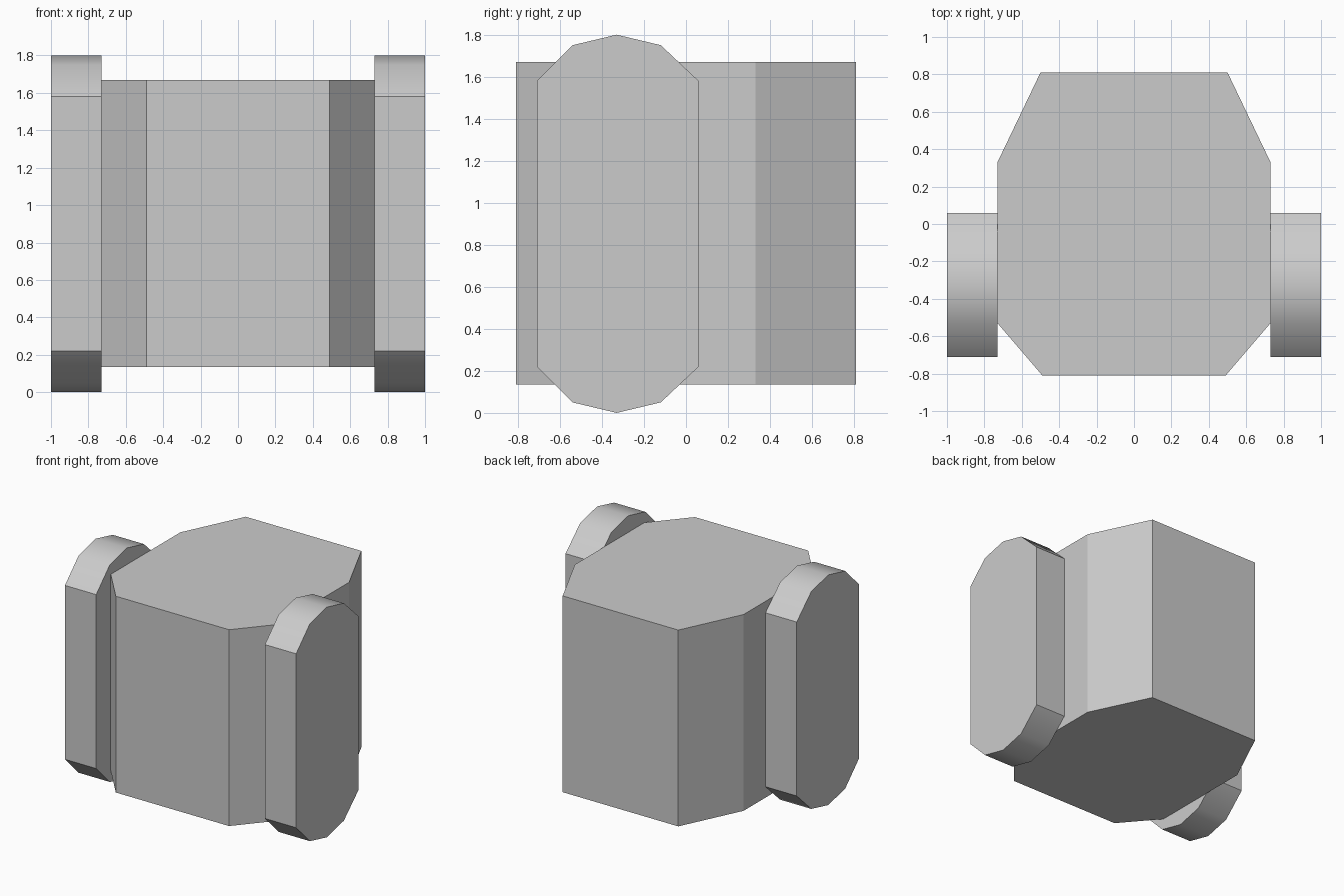
import bpy
import bmesh
from mathutils import Vector

if "Cube" in bpy.data.objects:
    bpy.data.objects.remove(bpy.data.objects["Cube"])


def prism(name, outline, to_3d, start, end):
    """Extrude a closed 2D outline between two depths."""
    bm = bmesh.new()
    base = bm.faces.new([bm.verts.new(to_3d(a, b, start)) for a, b in outline])
    new = bmesh.ops.extrude_face_region(bm, geom=[base], use_keep_orig=True)
    moved = [g for g in new["geom"] if isinstance(g, bmesh.types.BMVert)]
    shift = Vector(to_3d(0, 0, end)) - Vector(to_3d(0, 0, start))
    bmesh.ops.translate(bm, verts=moved, vec=shift)
    bmesh.ops.recalc_face_normals(bm, faces=bm.faces)
    mesh = bpy.data.meshes.new(name)
    bm.to_mesh(mesh)
    bm.free()
    obj = bpy.data.objects.new(name, mesh)
    bpy.context.collection.objects.link(obj)
    return obj


# Eight-sided body block
half = [(0.49, -0.81), (0.73, -0.53), (0.73, 0.33), (0.5, 0.81)]
body_outline = half + [(-x, y) for x, y in reversed(half)]
prism("body", body_outline, lambda a, b, d: (a, b, d), 0.135, 1.67)

# Round-ended side pads, with smooth rims
cap = [(0.06, 1.58), (-0.12, 1.75), (-0.33, 1.80), (-0.54, 1.75), (-0.71, 1.58)]
pad_outline = cap + [(y, 1.80 - z) for y, z in reversed(cap)]
for side, sign in (("left", -1), ("right", 1)):
    pad = prism(side + "_side_pad", pad_outline,
                lambda a, b, d: (d, a, b), sign * 0.73, sign * 1.0)
    bpy.ops.object.select_all(action='DESELECT')
    pad.select_set(True)
    bpy.context.view_layer.objects.active = pad
    bpy.ops.object.shade_smooth_by_angle(angle=0.65)
